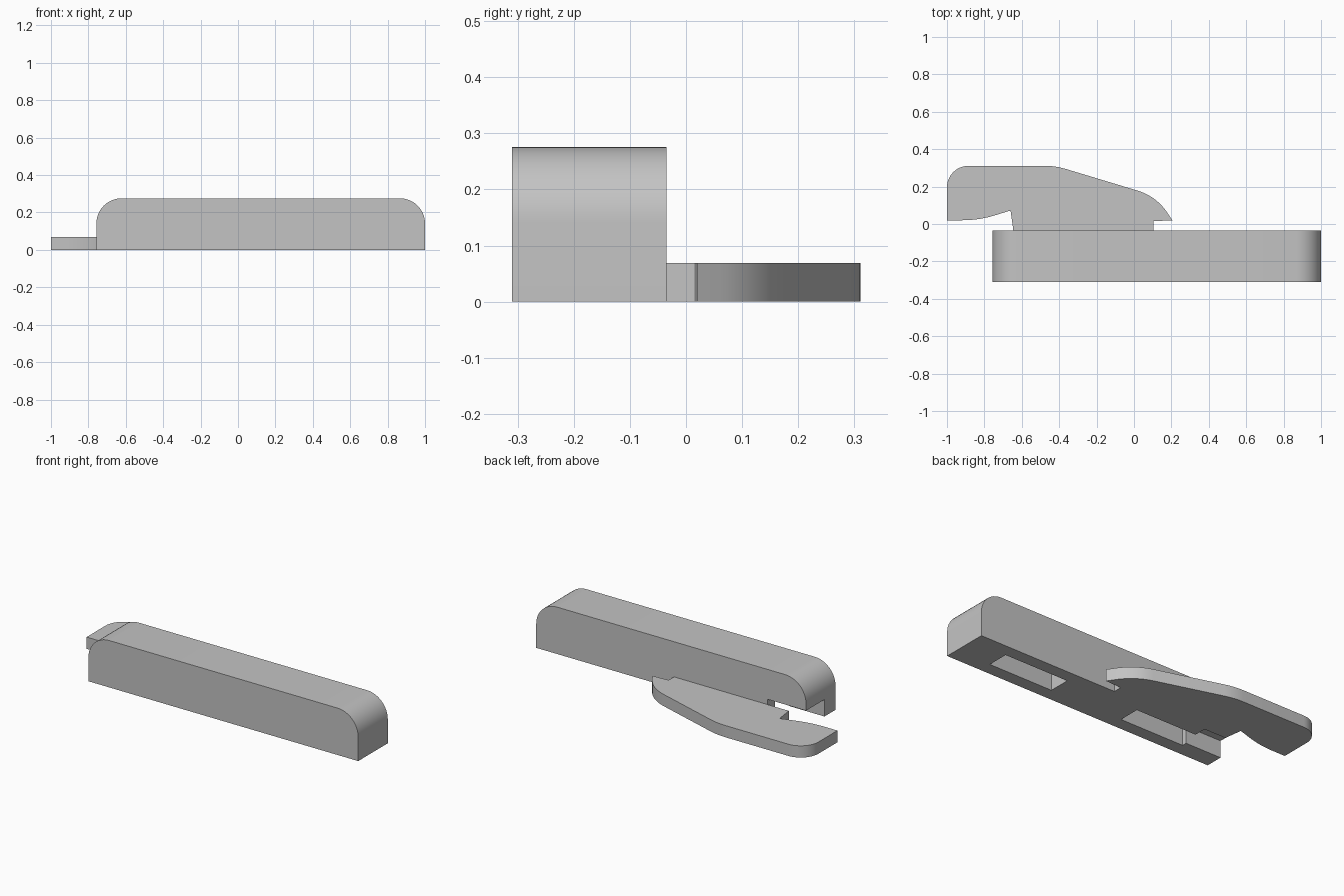
import bpy
import bmesh
import math
from mathutils import Vector

old = bpy.data.objects.get("Cube")
if old:
    bpy.data.objects.remove(old, do_unlink=True)

grey = bpy.data.materials.new("plain grey")
grey.use_nodes = True
grey.diffuse_color = (0.55, 0.55, 0.55, 1)
grey.node_tree.nodes["Principled BSDF"].inputs["Base Color"].default_value = grey.diffuse_color


def fillet(corners, steps=12):
    """Round each (a, b, radius) corner of a closed outline."""
    out = []
    for i, (a, b, r) in enumerate(corners):
        p = Vector((a, b))
        if r == 0:
            out.append(p)
            continue
        to_prev = (Vector(corners[i - 1][:2]) - p).normalized()
        to_next = (Vector(corners[(i + 1) % len(corners)][:2]) - p).normalized()
        half = to_prev.angle(to_next) / 2
        centre = p + (to_prev + to_next).normalized() * r / math.sin(half)
        start = p + to_prev * r / math.tan(half) - centre
        end = p + to_next * r / math.tan(half) - centre
        sweep = start.angle(end)
        for k in range(steps + 1):
            t = k / steps
            out.append(centre + (start * math.sin((1 - t) * sweep)
                                 + end * math.sin(t * sweep)) / math.sin(sweep))
    return out


def prism(name, outline, place, offset):
    """Extrude a 2D outline, placed in space by a function, along an offset."""
    bm = bmesh.new()
    face = bm.faces.new([bm.verts.new(place(p)) for p in outline])
    ext = bmesh.ops.extrude_face_region(bm, geom=[face])
    moved = [v for v in ext["geom"] if isinstance(v, bmesh.types.BMVert)]
    bmesh.ops.translate(bm, verts=moved, vec=offset)
    bmesh.ops.recalc_face_normals(bm, faces=bm.faces)
    mesh = bpy.data.meshes.new(name)
    bm.to_mesh(mesh)
    bm.free()
    mesh.materials.append(grey)
    obj = bpy.data.objects.new(name, mesh)
    bpy.context.collection.objects.link(obj)
    return obj


def activate(obj):
    bpy.ops.object.select_all(action='DESELECT')
    obj.select_set(True)
    bpy.context.view_layer.objects.active = obj


def cut_box(target, x0, x1, y0, y1, depth):
    """Cut a box-shaped recess up into the underside."""
    outline = [Vector(p) for p in ((x0, y0), (x1, y0), (x1, y1), (x0, y1))]
    cutter = prism("recess_cutter", outline, lambda p: (p.x, p.y, -0.1), (0, 0, depth + 0.1))
    cutter.hide_render = True
    mod = target.modifiers.new("recess", 'BOOLEAN')
    mod.operation = 'DIFFERENCE'
    mod.solver = 'EXACT'
    mod.object = cutter
    activate(target)
    bpy.ops.object.modifier_apply(modifier=mod.name)
    bpy.data.objects.remove(cutter, do_unlink=True)


# Long block with rounded upper ends
BACK, FRONT, RIGHT = -0.035, -0.31, -0.757
block_outline = fillet([(RIGHT, 0, 0), (1, 0, 0), (1, 0.276, 0.135), (RIGHT, 0.276, 0.135)])
block = prism("main_block", block_outline, lambda p: (p.x, FRONT, p.y), (0, BACK - FRONT, 0))

# Two deep pockets and an open slot at one end of the underside
for x0, x1 in ((0.36, 0.775), (-0.525, -0.11)):
    cut_box(block, x0, x1, -0.235, -0.108, 0.2)
cut_box(block, RIGHT - 0.1, -0.505, -0.207, BACK + 0.1, 0.1)

# Flat curved lever against the back of the block
lever_outline = fillet([
    (-1, 0.02, 0), (-1, 0.311, 0.115), (-0.42, 0.311, 0.4), (0.12, 0.148, 0.29),
    (0.205, 0.02, 0), (0.103, 0.015, 0), (0.103, BACK, 0), (-0.645, BACK, 0),
    (-0.66, 0.072, 0), (-0.83, 0.02, 0.6)])
lever = prism("lever", lever_outline, lambda p: (p.x, p.y, 0), (0, 0, 0.069))

for obj in (block, lever):
    activate(obj)
    bpy.ops.object.shade_smooth_by_angle(angle=math.radians(30))
